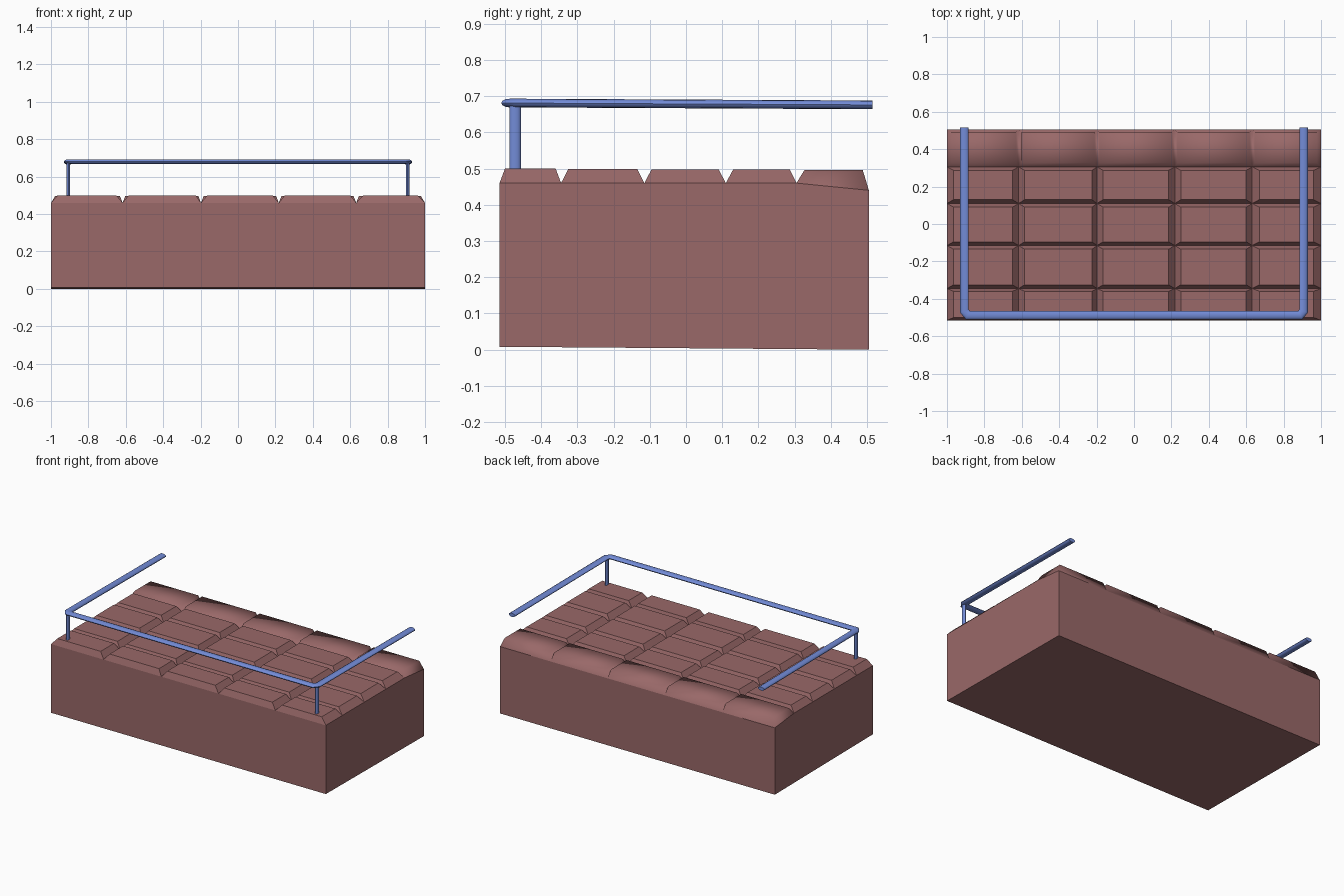
import bpy, bmesh, math
from mathutils import Vector

if "Cube" in bpy.data.objects:
    bpy.data.objects.remove(bpy.data.objects["Cube"])


def finish(name, bm, color, angle=None):
    bmesh.ops.remove_doubles(bm, verts=bm.verts[:], dist=1e-5)
    bmesh.ops.recalc_face_normals(bm, faces=bm.faces[:])
    me = bpy.data.meshes.new(name)
    bm.to_mesh(me)
    bm.free()
    ob = bpy.data.objects.new(name, me)
    bpy.context.collection.objects.link(ob)
    mat = bpy.data.materials.new(name + "_material")
    mat.diffuse_color = (*color, 1)
    mat.use_nodes = True
    mat.node_tree.nodes["Principled BSDF"].inputs["Base Color"].default_value = mat.diffuse_color
    me.materials.append(mat)
    if angle:
        bpy.context.view_layer.objects.active = ob
        ob.select_set(True)
        bpy.ops.object.shade_smooth_by_angle(angle=math.radians(angle))
        ob.select_set(False)
    return ob


BROWN, BLUE = (0.32, 0.14, 0.14), (0.17, 0.26, 0.68)

# Padded block: grid of bevelled cushions over plain walls
xs = [-1, -0.617, -0.198, 0.218, 0.632, 1]
x_top = [(-0.965, -0.65), (-0.585, -0.225), (-0.165, 0.185), (0.25, 0.6), (0.67, 0.96)]
ys = [-0.515, -0.345, -0.115, 0.11, 0.305, 0.505]
y_top = [(-0.5, -0.36), (-0.325, -0.135), (-0.095, 0.09), (0.13, 0.287), (0.327, 0.488)]
z_seam = [0.46, 0.46, 0.46, 0.46, 0.46, 0.44]

bm = bmesh.new()
base = [[bm.verts.new((x, y, z)) for x in xs] for y, z in zip(ys, z_seam)]
for j, (ya, yb) in enumerate(y_top):
    for i, (xa, xb) in enumerate(x_top):
        back = j == 4
        if back:  # the back row is one soft roll with narrow creases
            xa = xs[i] + (0.022 if i == 0 else 0.014)
            xb = xs[i + 1] - (0.022 if i == 4 else 0.014)
        low = [base[j][i], base[j][i + 1], base[j + 1][i + 1], base[j + 1][i]]
        z = 0.5 - 0.001 * j
        top = [bm.verts.new((x, y, z)) for x, y in ((xa, ya), (xb, ya), (xb, yb), (xa, yb))]
        faces = [bm.faces.new(top)]
        for k in range(4):
            n = (k + 1) % 4
            faces.append(bm.faces.new((low[k], low[n], top[n], top[k])))
        for f in faces:
            f.smooth = back
corner = [bm.verts.new(p) for p in ((-1, -0.515, 0.008), (1, -0.515, 0.008), (1, 0.505, 0), (-1, 0.505, 0))]
rims = [base[0], [r[-1] for r in base], base[-1][::-1], [r[0] for r in base][::-1]]
for k, rim in enumerate(rims):
    bm.faces.new([corner[k], corner[(k + 1) % 4]] + rim[::-1])
bm.faces.new(corner[::-1])
finish("padded_block", bm, BROWN)

# U-shaped guard rail: flattened tube swept along a mitred path
path = [Vector(p) for p in ((-0.907, 0.515, 0.676), (-0.907, -0.465, 0.681), (-0.889, -0.487, 0.681),
                            (0.889, -0.487, 0.681), (0.907, -0.465, 0.681), (0.907, 0.515, 0.676))]
SIDES = 12
bm = bmesh.new()
rings = []
for i, p in enumerate(path):
    d1 = (p - path[i - 1]).normalized() if i else (path[1] - p).normalized()
    d2 = (path[i + 1] - p).normalized() if i < len(path) - 1 else d1
    t = (d1 + d2).normalized()
    side = Vector((t.y, -t.x, 0)).normalized() / max(t.dot(d1), 0.3)
    rings.append([bm.verts.new(p + side * 0.023 * math.cos(a) + Vector((0, 0, 0.012 * math.sin(a))))
                  for a in (2 * math.pi * k / SIDES for k in range(SIDES))])
for a, b in zip(rings, rings[1:]):
    for k in range(SIDES):
        n = (k + 1) % SIDES
        bm.faces.new((a[k], a[n], b[n], b[k]))
bm.faces.new(rings[0])
bm.faces.new(rings[-1])
finish("guard_rail", bm, BLUE, 40)

# Two flattened posts carrying the rail
for name, x in (("left_post", -0.907), ("right_post", 0.907)):
    bm = bmesh.new()
    bmesh.ops.create_cone(bm, cap_ends=True, segments=SIDES, radius1=1, radius2=1, depth=0.2)
    for v in bm.verts:
        v.co = (x + v.co.x * 0.009, -0.472 + v.co.y * 0.016, 0.578 + v.co.z)
    finish(name, bm, BLUE, 40)
